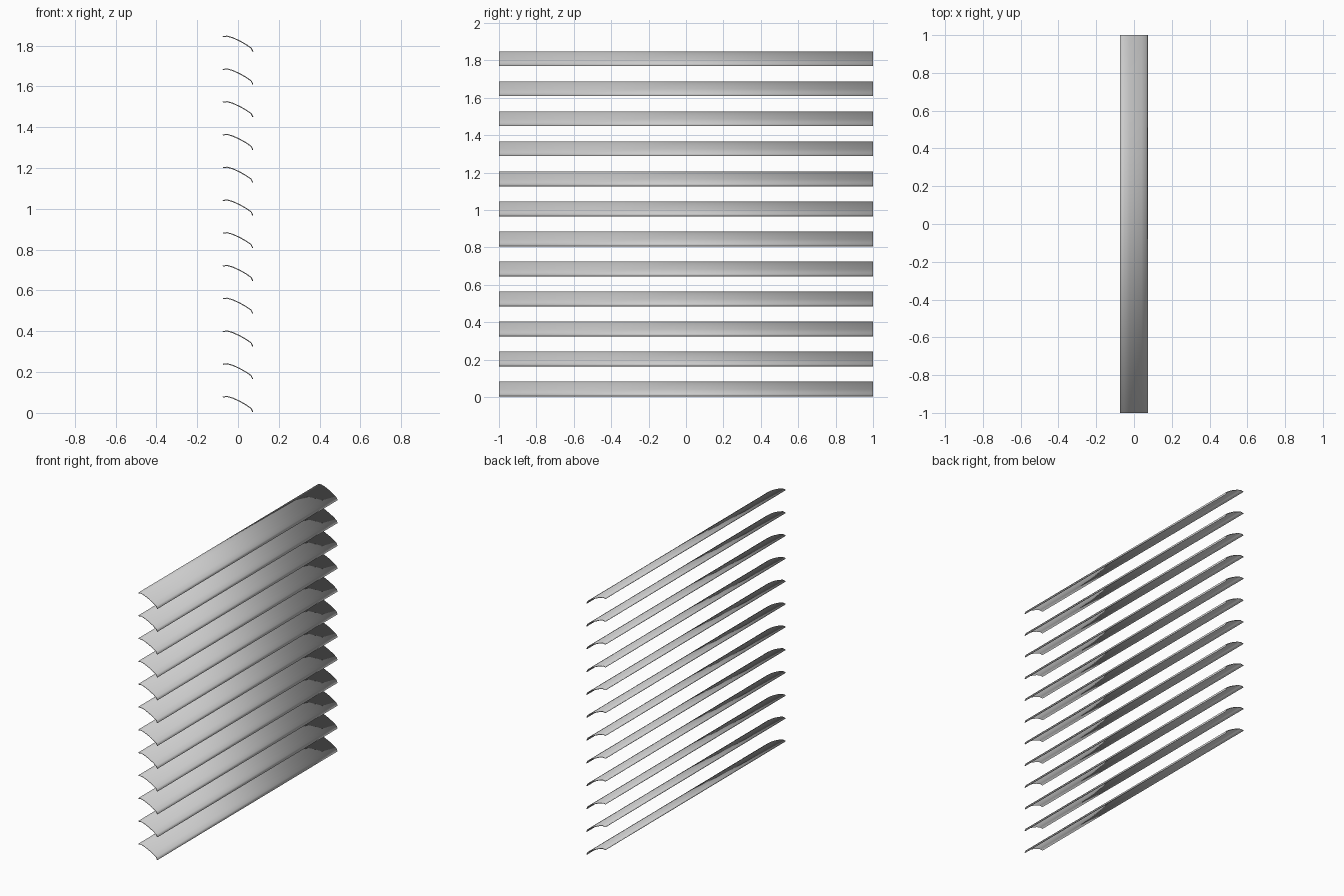
import bpy
import bmesh

if "Cube" in bpy.data.objects:
    bpy.data.objects.remove(bpy.data.objects["Cube"])

SLATS = 12
PITCH = 0.1605
HALF_LENGTH = 1.0
THICKNESS = 0.005
# upper edge of the curved slat section, as (x, z)
PROFILE = [(-0.075, 0.080), (-0.053, 0.083), (-0.025, 0.075),
           (0.010, 0.059), (0.040, 0.042), (0.066, 0.024), (0.075, 0.006)]

# Single grey finish
grey = bpy.data.materials.new("slat grey")
grey.use_nodes = True
colour = (0.6, 0.6, 0.6, 1)
grey.diffuse_color = colour
grey.node_tree.nodes["Principled BSDF"].inputs["Base Color"].default_value = colour

# Curved sheet shared by every slat
mesh = bpy.data.meshes.new("slat")
bm = bmesh.new()
front = [bm.verts.new((x, -HALF_LENGTH, z)) for x, z in PROFILE]
back = [bm.verts.new((x, HALF_LENGTH, z)) for x, z in PROFILE]
for i in range(len(PROFILE) - 1):
    bm.faces.new((front[i], front[i + 1], back[i + 1], back[i]))
for face in bm.faces:
    face.smooth = True
bm.to_mesh(mesh)
bm.free()
mesh.materials.append(grey)

# Stack of slats, thickened downwards
for i in range(SLATS):
    slat = bpy.data.objects.new(f"slat_{i + 1}", mesh)
    bpy.context.collection.objects.link(slat)
    slat.location.z = i * PITCH
    solid = slat.modifiers.new("thickness", "SOLIDIFY")
    solid.thickness = THICKNESS
    solid.offset = -1
